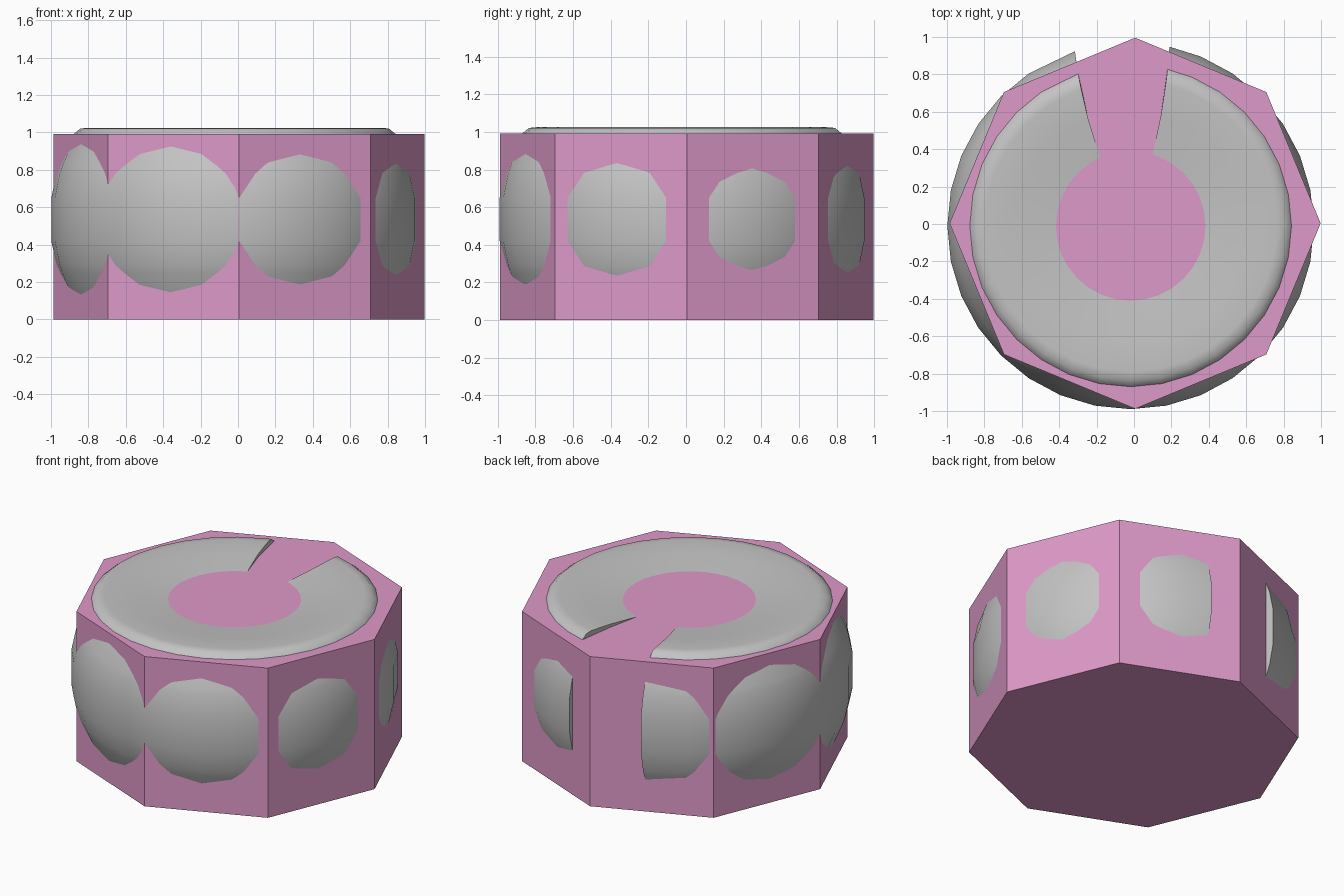
import bpy, bmesh, math

if "Cube" in bpy.data.objects:
    bpy.data.objects.remove(bpy.data.objects["Cube"])


def material(name, rgb):
    m = bpy.data.materials.new(name)
    m.diffuse_color = (*rgb, 1)
    m.use_nodes = True
    m.node_tree.nodes["Principled BSDF"].inputs["Base Color"].default_value = m.diffuse_color
    return m


def make_object(name, bm, mat):
    bmesh.ops.recalc_face_normals(bm, faces=bm.faces)
    mesh = bpy.data.meshes.new(name)
    bm.to_mesh(mesh)
    bm.free()
    mesh.materials.append(mat)
    ob = bpy.data.objects.new(name, mesh)
    bpy.context.collection.objects.link(ob)
    return ob


pink = material("pink", (0.73, 0.32, 0.58))
grey = material("grey", (0.55, 0.55, 0.55))

# Octagonal block with corners on the axes
H = 0.992
bm = bmesh.new()
ring = [bm.verts.new((0.006 + 0.992 * math.cos(i * math.pi / 4),
                      0.004 + 0.992 * math.sin(i * math.pi / 4), 0)) for i in range(8)]
base = bm.faces.new(ring)
ext = bmesh.ops.extrude_face_region(bm, geom=[base], use_keep_orig=True)
for v in ext["geom"]:
    if isinstance(v, bmesh.types.BMVert):
        v.co.z = H
make_object("octagonal_block", bm, pink)

# Open ring: half profile (radius, height), mirrored about mid height
MID = 0.535
upper = [(0.40, 0.992), (0.62, 1.013), (0.78, 1.025), (0.825, 1.021), (0.86, 0.992),
         (0.89, 0.935), (0.914, 0.88), (0.937, 0.825), (0.953, 0.78), (0.98, 0.65)]
profile = upper + [(r, 2 * MID - z) for r, z in reversed(upper)]

bm = bmesh.new()
inner = [123.75 + 11.25 * i for i in range(28)]
columns = []
for k in range(len(inner) + 2):
    col = []
    for r, z in profile:
        t = (r - 0.4) / 0.56
        # The gap sides are not quite radial, so the end angle follows the radius
        if k == 0:
            a = 114 - 6.1 * t
        elif k == len(inner) + 1:
            a = 432.9 + 4.7 * t
        else:
            a = inner[k - 1]
        a = math.radians(a)
        col.append(bm.verts.new((-0.018 + r * math.cos(a), -0.01 + r * math.sin(a), z)))
    columns.append(col)
n = len(profile)
for c, d in zip(columns, columns[1:]):
    for j in range(n):
        bm.faces.new((c[j], d[j], d[(j + 1) % n], c[(j + 1) % n]))
for c in (columns[0], columns[-1]):
    bm.faces.new(c)
tyre = make_object("open_ring", bm, grey)
bpy.context.view_layer.objects.active = tyre
tyre.select_set(True)
bpy.ops.object.shade_smooth_by_angle(angle=math.radians(50))
